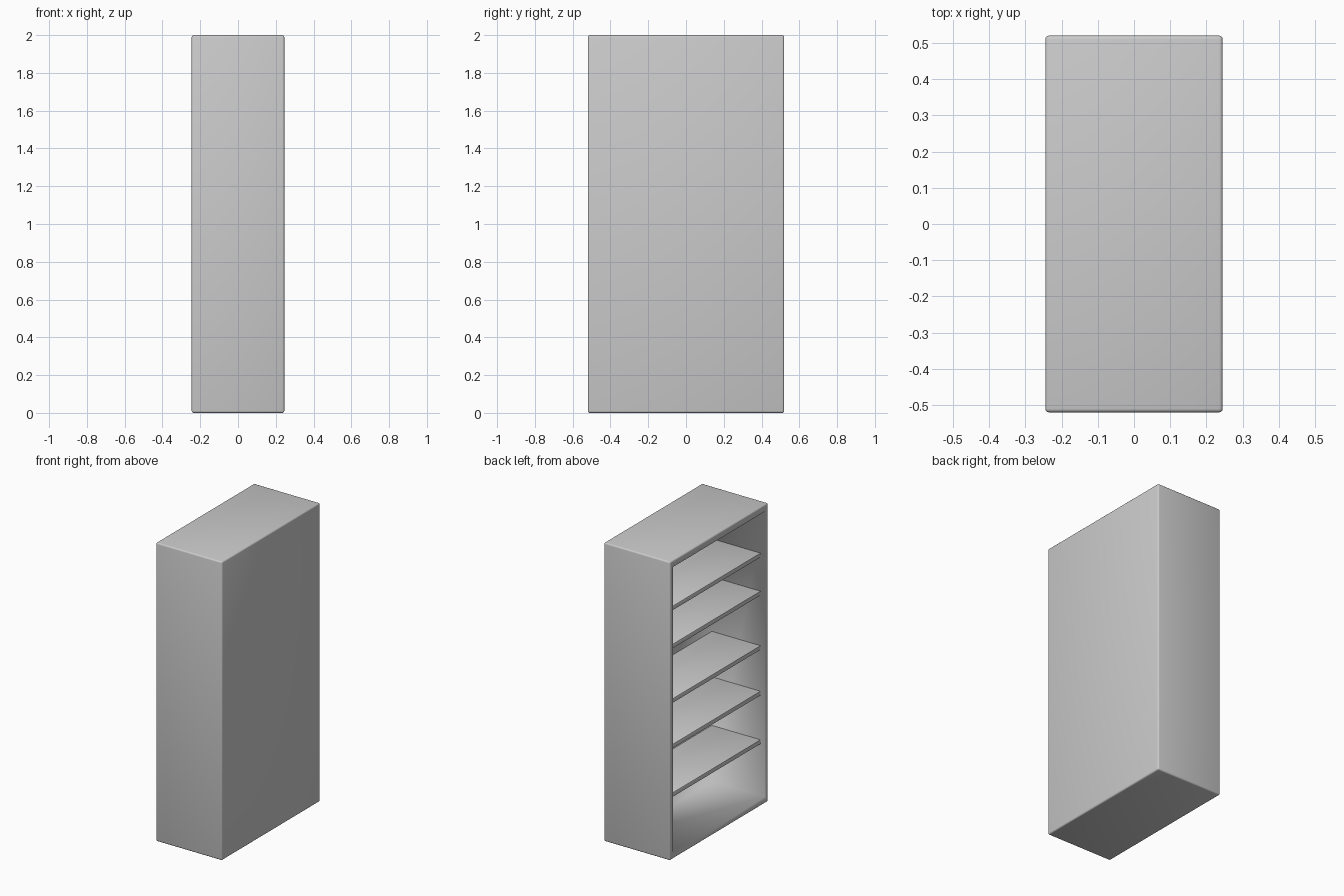
import bpy, bmesh
from mathutils import Vector

if "Cube" in bpy.data.objects:
    bpy.data.objects.remove(bpy.data.objects["Cube"])

W, D, H = 0.49, 1.04, 2.0        # x, y, z size
SIDE, RAIL = 0.035, 0.045        # frame thickness: sides, top and bottom
BACK_X = 0.145                   # inner face of the back panel
SHELF_TOPS = (0.42, 0.745, 1.05, 1.415, 1.67)
SHELF_T = 0.03


def rounded_box(lo, hi, radius, segments):
    """bmesh box between two corners with rounded edges"""
    lo, hi = Vector(lo), Vector(hi)
    bm = bmesh.new()
    bmesh.ops.create_cube(bm, size=1)
    for v in bm.verts:
        v.co = Vector((v.co[i] + 0.5) * (hi[i] - lo[i]) + lo[i] for i in range(3))
    bmesh.ops.bevel(bm, geom=bm.edges[:], offset=radius, segments=segments,
                    profile=0.5, affect='EDGES')
    return bm


def finish(bm, name):
    bmesh.ops.recalc_face_normals(bm, faces=bm.faces[:])
    for f in bm.faces:
        f.smooth = True
    mesh = bpy.data.meshes.new(name)
    bm.to_mesh(mesh)
    bm.free()
    obj = bpy.data.objects.new(name, mesh)
    bpy.context.collection.objects.link(obj)
    return obj


# Cabinet shell: rounded box, hollowed from the -x face
bm = rounded_box((-W / 2, -D / 2, 0), (W / 2, D / 2, H), 0.01, 3)
bm.normal_update()
opening = max((f for f in bm.faces if f.normal.x < -0.99), key=lambda f: f.calc_area())
bmesh.ops.inset_individual(bm, faces=[opening], thickness=0.02)
for v in opening.verts:
    v.co.y = (D / 2 - SIDE) * (1 if v.co.y > 0 else -1)
    v.co.z = H - RAIL if v.co.z > H / 2 else RAIL
back = bmesh.ops.extrude_discrete_faces(bm, faces=[opening])["faces"][0]
for v in back.verts:
    v.co.x = BACK_X
finish(bm, "cabinet_shell")

# Shelves, slightly recessed from the opening
for i, top in enumerate(SHELF_TOPS, 1):
    half = D / 2 - SIDE
    bm = rounded_box((-0.215, -half, top - SHELF_T), (BACK_X + 0.01, half, top), 0.005, 2)
    shelf = finish(bm, f"shelf_{i}")
    bpy.ops.object.select_all(action='DESELECT')
    shelf.select_set(True)
    bpy.context.view_layer.objects.active = shelf
    bpy.ops.object.shade_smooth_by_angle()
